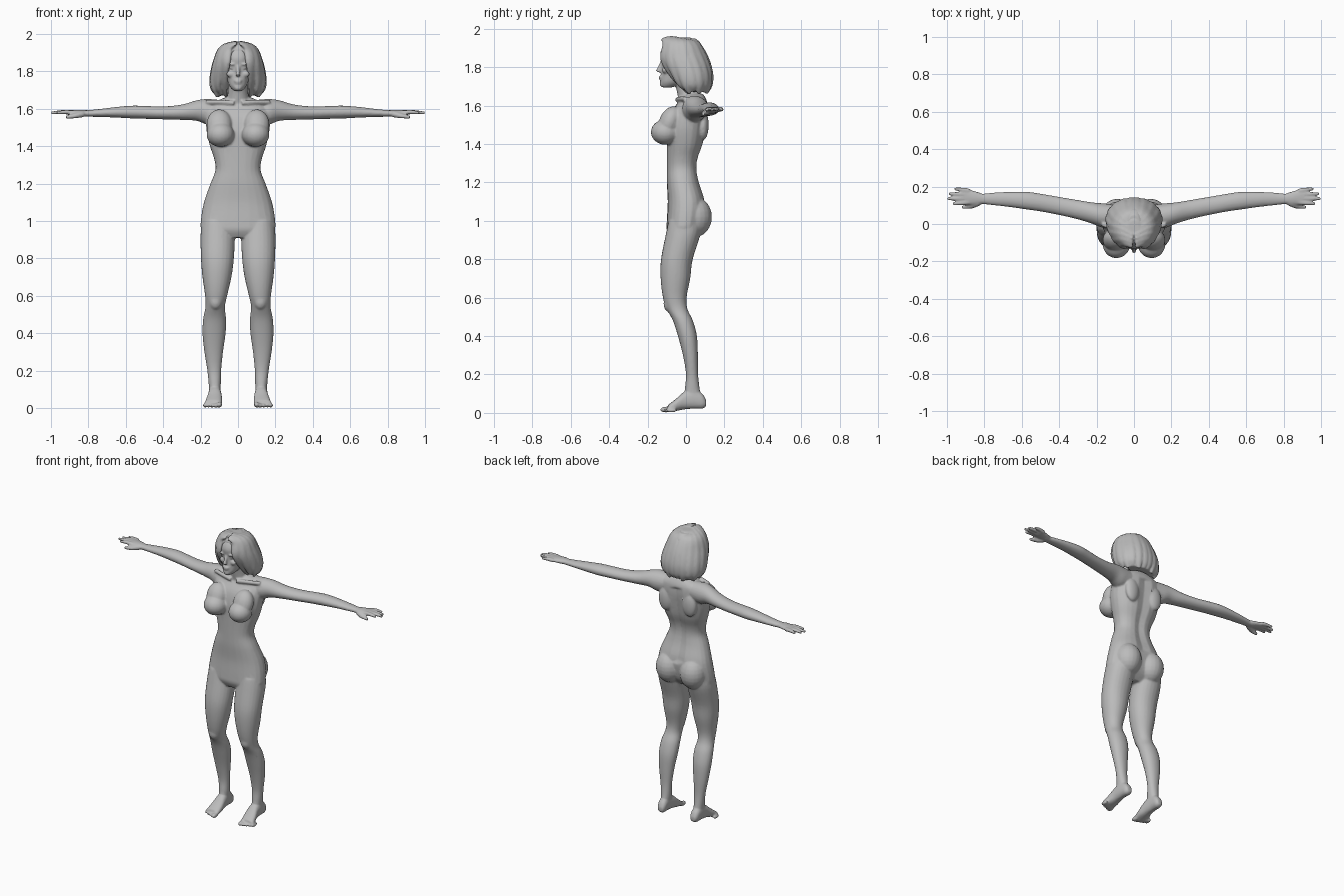
import bpy, bmesh, math
from mathutils import Vector, Matrix

cube = bpy.data.objects.get("Cube")
if cube:
    bpy.data.objects.remove(cube)

grey = bpy.data.materials.new("matte grey")
grey.use_nodes = True
grey.diffuse_color = (0.5, 0.5, 0.5, 1)
grey.node_tree.nodes["Principled BSDF"].inputs["Base Color"].default_value = (0.5, 0.5, 0.5, 1)


def spline(rows, steps):
    """Smoothly resample rows of numbers."""
    out = []
    for i in range(len(rows) - 1):
        a, b = rows[max(i - 1, 0)], rows[i]
        c, d = rows[i + 1], rows[min(i + 2, len(rows) - 1)]
        for k in range(steps):
            t = k / steps
            out.append([q + t * (r - p) / 2 + t * t * (p - 2.5 * q + 2 * r - s / 2)
                        + t ** 3 * (1.5 * (q - r) + (s - p) / 2)
                        for p, q, r, s in zip(a, b, c, d)])
    out.append(list(rows[-1]))
    return out


def bridge(bm, rings):
    """Skin a stack of point rings and close both ends."""
    loops = [[bm.verts.new(p) for p in ring] for ring in rings]
    n = len(loops[0])
    faces = [bm.faces.new((lo[i], lo[(i + 1) % n], hi[(i + 1) % n], hi[i]))
             for lo, hi in zip(loops, loops[1:]) for i in range(n)]
    faces += [bm.faces.new(loops[0]), bm.faces.new(loops[-1])]
    bmesh.ops.recalc_face_normals(bm, faces=faces)
    return [v for loop in loops for v in loop]


def loft(bm, axis, rows, side=1, power=1.0, sides=24):
    """Rows hold the position on the axis, then both extents of the section."""
    rings = []
    for t, a0, a1, b0, b1 in spline(rows, 4):
        ring = []
        for i in range(sides):
            ang = math.tau * i / sides
            ca, sa = math.cos(ang), math.sin(ang)
            a = (a0 + a1) / 2 + (a1 - a0) / 2 * math.copysign(abs(ca) ** power, ca)
            b = (b0 + b1) / 2 + (b1 - b0) / 2 * math.copysign(abs(sa) ** power, sa)
            x, y, z = {"x": (t, a, b), "y": (a, t, b), "z": (a, b, t)}[axis]
            ring.append((x * side, y, z))
        rings.append(ring)
    return bridge(bm, rings)


def column(bm, rows, power=1.0):
    """Symmetric upright loft: height, half width, front, back."""
    return loft(bm, "z", [(z, -w, w, f, b) for z, w, f, b in rows], power=power)


def ball(bm, centre, radii, side=1, tilt=0):
    x, y, z = centre
    m = (Matrix.Translation((x * side, y, z)) @ Matrix.Rotation(tilt, 4, "X")
         @ Matrix.Diagonal((*radii, 1)))
    bmesh.ops.create_uvsphere(bm, u_segments=20, v_segments=12, radius=1, matrix=m)


def tube(bm, points, radii, flat=1.0, side=1, sides=10):
    """Tapered tube through points, flattened along the outward direction."""
    data = spline([(*p, r) for p, r in zip(points, radii)], 5)
    pts = [Vector((p[0] * side, p[1], p[2])) for p in data]
    rings = []
    for i, p in enumerate(pts):
        way = (pts[min(i + 1, len(pts) - 1)] - pts[max(i - 1, 0)]).normalized()
        out = Vector((p.x, p.y, p.z - 1.8))
        out = (out - way * out.dot(way)).normalized()
        across = way.cross(out)
        rings.append([p + data[i][3] * (across * math.cos(math.tau * k / sides)
                      + out * flat * math.sin(math.tau * k / sides)) for k in range(sides)])
    bridge(bm, rings)


def finish(bm, name, voxel, smooth, keep):
    mesh = bpy.data.meshes.new(name)
    bm.to_mesh(mesh)
    bm.free()
    mesh.materials.append(grey)
    obj = bpy.data.objects.new(name, mesh)
    bpy.context.collection.objects.link(obj)
    rm = obj.modifiers.new("Blend parts", "REMESH")
    rm.mode, rm.voxel_size, rm.use_smooth_shade = "VOXEL", voxel, True
    sm = obj.modifiers.new("Soften", "SMOOTH")
    sm.factor, sm.iterations = 0.5, smooth
    obj.modifiers.new("Simplify", "DECIMATE").ratio = keep
    return obj


body = bmesh.new()

# Torso, with a groove down the spine
torso = column(body, [
    (.91, .1, -.08, .03), (.95, .19, -.1, .07), (1, .199, -.1, .09), (1.1, .182, -.095, .1),
    (1.2, .147, -.1, .07), (1.27, .121, -.1, .058), (1.33, .127, -.1, .065),
    (1.4, .15, -.1, .09), (1.48, .168, -.1, .105), (1.56, .17, -.08, .115),
    (1.62, .15, -.04, .11), (1.66, .07, -.02, .09)], power=.85)
for v in torso:
    if v.co.y > 0 and 1.08 < v.co.z < 1.6:
        v.co.y -= .014 * math.exp(-(v.co.x / .025) ** 2)

# Neck and head
column(body, [(1.6, .075, -.03, .1), (1.66, .058, -.045, .075), (1.72, .052, -.055, .07),
              (1.8, .05, -.06, .07)])
column(body, [(1.695, .022, -.125, -.07), (1.72, .045, -.133, -.01), (1.76, .06, -.13, .05),
              (1.81, .071, -.125, .08), (1.87, .077, -.135, .09), (1.92, .065, -.11, .08),
              (1.95, .035, -.07, .05)], power=.9)
tube(body, [(0, -.12, 1.84), (0, -.137, 1.8), (0, -.146, 1.775)], [.009, .01, .014])
ball(body, (0, -.131, 1.75), (.022, .011, .006))
ball(body, (0, -.131, 1.739), (.018, .011, .006))
ball(body, (0, -.126, 1.712), (.02, .012, .014))

for s in (1, -1):
    # Face: brows, cheeks, eyes
    ball(body, (.033, -.121, 1.838), (.024, .013, .007), s)
    ball(body, (.04, -.107, 1.785), (.022, .018, .018), s)
    ball(body, (.033, -.115, 1.818), (.014, .01, .007), s)

    # Chest, shoulder blade, collar bone
    ball(body, (.094, -.108, 1.462), (.074, .075, .066), s)
    ball(body, (.1, -.085, 1.515), (.068, .055, .085), s, -.4)
    ball(body, (.09, .09, 1.5), (.05, .028, .08), s)
    tube(body, [(.02, -.045, 1.63), (.09, -.03, 1.635), (.17, .0, 1.635)], [.013] * 3, side=s)

    # Seat
    ball(body, (.09, .045, 1.02), (.087, .09, .105), s)

    # Leg
    loft(body, "z", [
        (1, .03, .19, -.09, .08), (.93, .017, .2, -.105, .075), (.8, .022, .198, -.13, .035),
        (.7, .035, .19, -.132, .022), (.6, .058, .176, -.12, .003), (.54, .07, .174, -.1, .008),
        (.48, .064, .186, -.068, .036), (.4, .066, .19, -.042, .057), (.3, .08, .18, -.016, .062),
        (.2, .09, .164, .0, .063), (.12, .092, .156, -.006, .072), (.06, .1, .15, .0, .08)], s, .95)
    ball(body, (.12, -.087, .57), (.035, .03, .045), s)

    # Foot and toes
    loft(body, "y", [
        (.105, .105, .14, .035, .065), (.085, .095, .152, .022, .1), (.04, .093, .157, .022, .125),
        (-.01, .088, .16, .018, .11), (-.05, .084, .17, .01, .075),
        (-.095, .086, .18, .004, .04)], s, .85)
    for i in range(5):
        big = .015 if i == 0 else .011
        ball(body, (.1 + .019 * i, -.107 + .008 * i, .002 + big), (big, .028, big), s)

    # Arm, from inside the shoulder to the wrist
    loft(body, "x", [
        (.08, .0, .1, 1.53, 1.645), (.16, -.02, .11, 1.515, 1.652), (.22, .0, .115, 1.535, 1.645),
        (.3, .025, .128, 1.54, 1.622), (.4, .048, .145, 1.543, 1.612), (.5, .067, .162, 1.546, 1.615),
        (.57, .077, .172, 1.548, 1.616), (.66, .09, .172, 1.553, 1.608),
        (.75, .1, .168, 1.556, 1.597), (.81, .106, .162, 1.557, 1.592),
        (.84, .104, .168, 1.557, 1.592)], s)

    # Hand, fingers and thumb
    loft(body, "x", [(.81, .108, .162, 1.558, 1.592), (.85, .1, .176, 1.56, 1.594),
                     (.9, .105, .188, 1.565, 1.592), (.915, .11, .186, 1.57, 1.59)], s)
    for i, tip in enumerate((.97, .998, .99, .96)):
        y = .115 + .021 * i
        end = .108 + .027 * i
        tube(body, [(.88, y, 1.579), ((.88 + tip) / 2, (y + end) / 2, 1.582), (tip, end, 1.578)],
             [.0125, .0115, .008], side=s)
    tube(body, [(.83, .115, 1.572), (.87, .096, 1.562), (.92, .09, 1.555)],
         [.018, .014, .009], side=s)

finish(body, "body", .006, 4, .3)

# Hair: a rounded cap with overlapping locks swept from a centre parting
hair = bmesh.new()
column(hair, [(1.67, .1, .03, .115), (1.71, .125, .0, .128), (1.78, .128, -.03, .125),
              (1.85, .115, -.07, .11), (1.9, .095, -.115, .09), (1.935, .065, -.105, .06),
              (1.955, .03, -.07, .02)])
LOCKS = 8
for s in (1, -1):
    for i in range(LOCKS):
        f = i / (LOCKS - 1)
        ang = -1.0 + 2.5 * f
        c, d = math.cos(ang), math.sin(ang)
        low = max(-.2, d)
        tube(hair, [
            (.008, -.12 + .13 * f, 1.935 + .022 * math.sin(math.pi * min(1, f + .2))),
            (.075 * c + .01, -.03 + .085 * d, 1.925),
            (.112 * c + .006, -.015 + .115 * d, 1.85),
            (.128 * c + .008, .015 + .11 * max(-.75, d), 1.77),
            (.126 * c + .008, .03 + .095 * max(-.5, d), 1.71),
            (.108 * c + .006, .035 + .08 * low, 1.662 + .012 * (i % 2))],
            [.012, .026, .031, .03, .026, .01], flat=.55, side=s)
finish(hair, "hair", .006, 1, .35)
